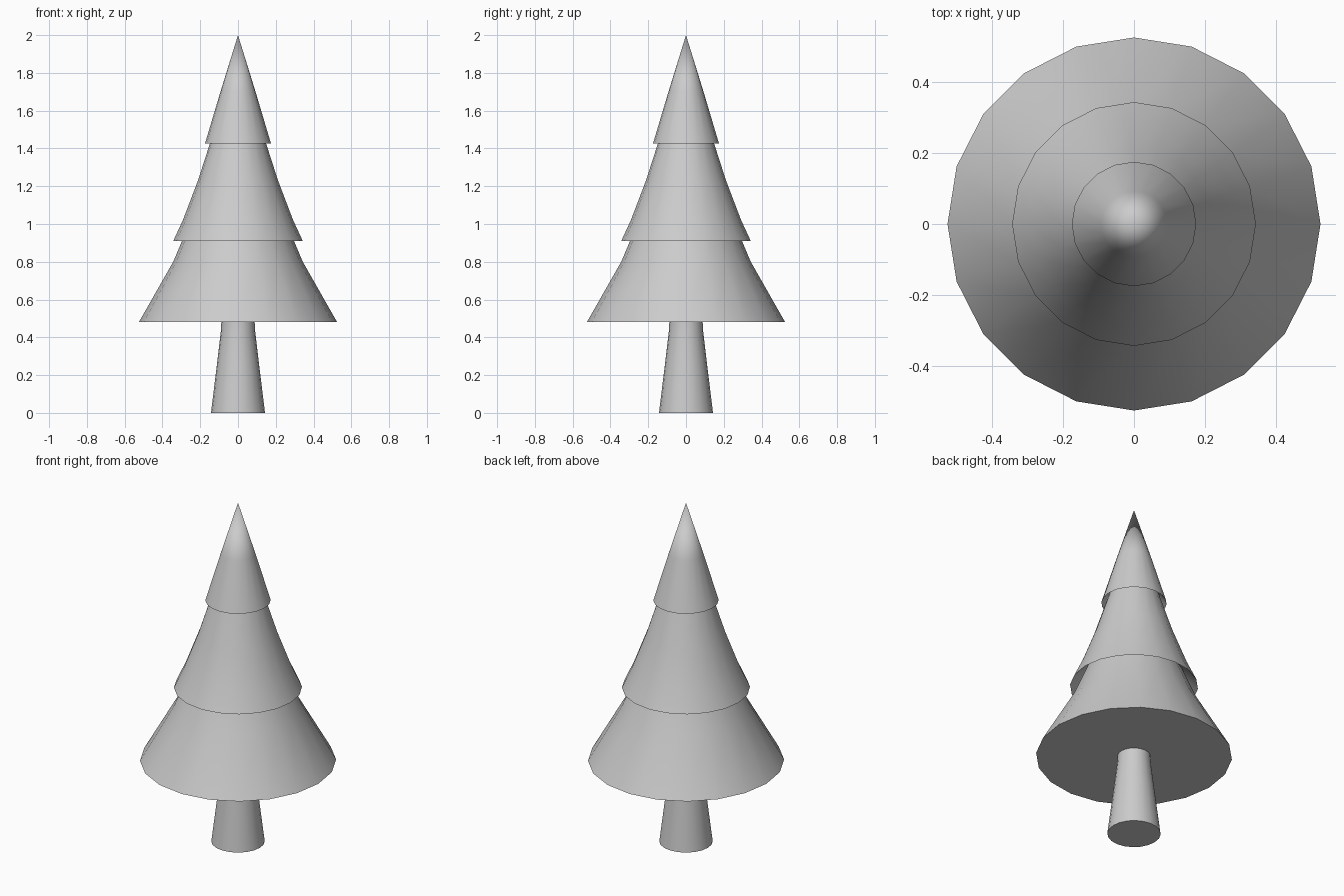
import bpy, bmesh, math

if "Cube" in bpy.data.objects:
    bpy.data.objects.remove(bpy.data.objects["Cube"])

SIDES = 20


def lathe(name, profile):
    """Revolve (radius, z) points around the z axis; end points become caps or tips."""
    bm = bmesh.new()
    rings = []
    for r, z in profile:
        if r == 0:
            rings.append([bm.verts.new((0, 0, z))] * SIDES)
        else:
            rings.append([bm.verts.new((r * math.cos(2 * math.pi * i / SIDES),
                                        r * math.sin(2 * math.pi * i / SIDES), z))
                          for i in range(SIDES)])
    for low, high in zip(rings, rings[1:]):
        for i in range(SIDES):
            j = (i + 1) % SIDES
            quad = [low[i], low[j], high[j], high[i]]
            bm.faces.new(list(dict.fromkeys(quad)))
    # flat n-gon caps on open ends
    for ring, (r, z) in ((rings[0], profile[0]), (rings[-1], profile[-1])):
        if r > 0:
            bm.faces.new(ring)
    bmesh.ops.recalc_face_normals(bm, faces=bm.faces)
    mesh = bpy.data.meshes.new(name)
    bm.to_mesh(mesh)
    bm.free()
    obj = bpy.data.objects.new(name, mesh)
    bpy.context.collection.objects.link(obj)
    bpy.ops.object.select_all(action='DESELECT')
    obj.select_set(True)
    bpy.context.view_layer.objects.active = obj
    bpy.ops.object.shade_smooth_by_angle(angle=math.radians(30))
    return obj


# trunk, flared at the foot
lathe("trunk", [(0.143, 0), (0.110, 0.27), (0.09, 0.44), (0.088, 0.49)])

# three foliage tiers with recessed undersides
lathe("foliage", [
    (0.525, 0.48), (0.343, 0.80), (0.265, 0.985),                 # bottom tier
    (0.343, 0.91), (0.292, 1.02), (0.212, 1.23), (0.133, 1.475),  # middle tier
    (0.175, 1.425), (0.093, 1.70), (0, 2.0),                      # top tier
])
